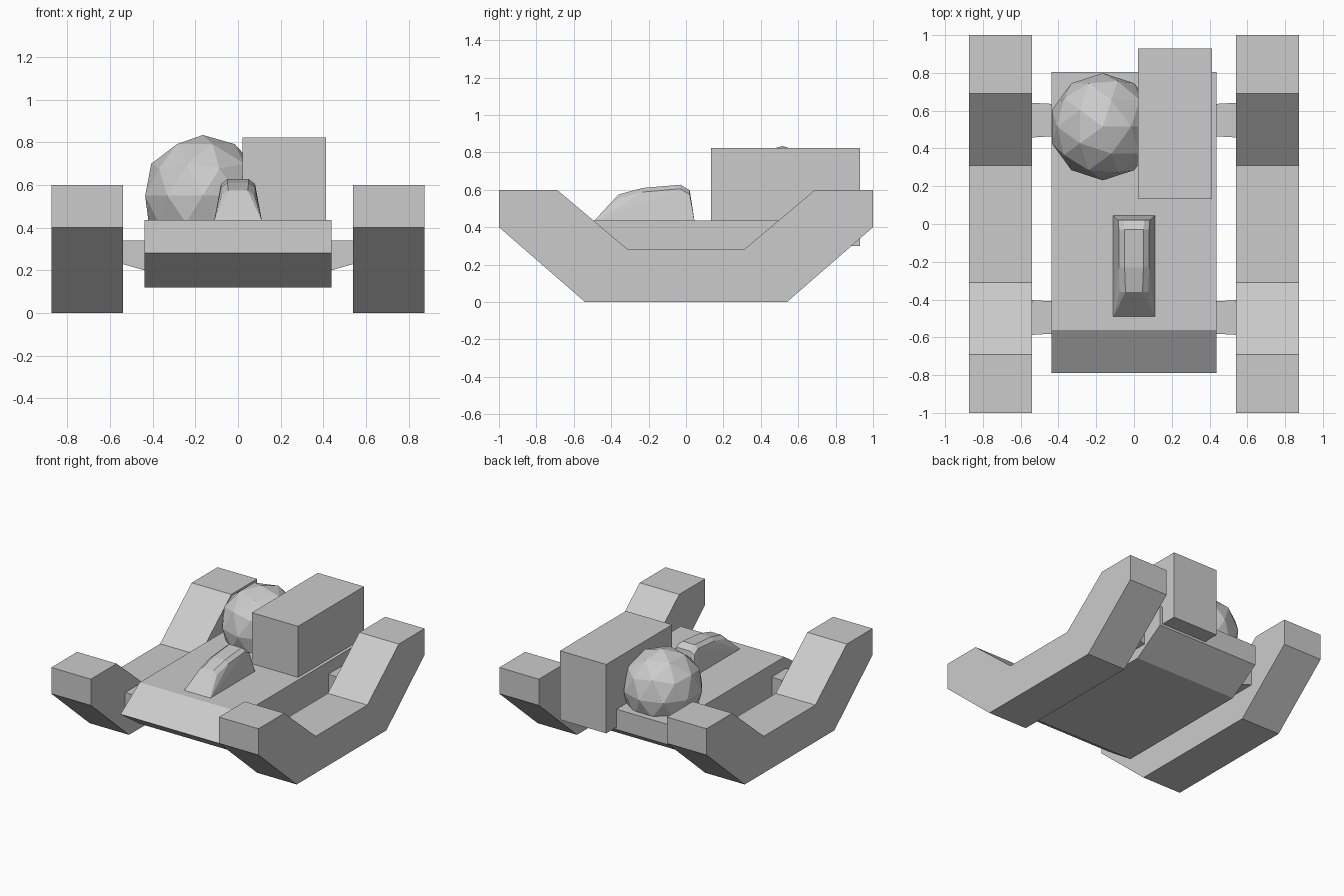
import bpy, bmesh
from mathutils import Matrix

if "Cube" in bpy.data.objects:
    bpy.data.objects.remove(bpy.data.objects["Cube"])


def finish(name, bm):
    bmesh.ops.recalc_face_normals(bm, faces=bm.faces)
    me = bpy.data.meshes.new(name)
    bm.to_mesh(me)
    bm.free()
    ob = bpy.data.objects.new(name, me)
    bpy.context.collection.objects.link(ob)
    return ob


def prism(name, profile, x0, x1):
    """Extrude a (y, z) profile along x."""
    bm = bmesh.new()
    face = bm.faces.new([bm.verts.new((x0, y, z)) for y, z in profile])
    ext = bmesh.ops.extrude_face_region(bm, geom=[face])
    moved = [v for v in ext["geom"] if isinstance(v, bmesh.types.BMVert)]
    bmesh.ops.translate(bm, verts=moved, vec=(x1 - x0, 0, 0))
    return finish(name, bm)


def hull(name, points):
    bm = bmesh.new()
    for p in points:
        bm.verts.new(p)
    bmesh.ops.convex_hull(bm, input=bm.verts)
    bmesh.ops.dissolve_limit(bm, angle_limit=0.01, verts=bm.verts, edges=bm.edges)
    return finish(name, bm)


# Tracks with raised ends
half = [(0.54, 0), (1, 0.4), (1, 0.6), (0.69, 0.6), (0.31, 0.28)]
track = half + [(-y, z) for y, z in reversed(half)]
for side, s in (("left", -1), ("right", 1)):
    prism(f"{side}_track", track, s * 0.54, s * 0.873)
    # Tapered axles joining the tracks to the body
    for end, y in (("front", -0.495), ("rear", 0.55)):
        hull(f"{side}_{end}_axle",
             [(s * x, y + d * w, z)
              for x, w, low in ((0.42, 0.085, 0.195), (0.56, 0.093, 0.235))
              for d in (-1, 1) for z in (low, 0.34)])

# Body with sloped nose and tail underside
prism("body", [(-0.79, 0.28), (-0.56, 0.435), (0.805, 0.435), (0.805, 0.28),
               (0.56, 0.12), (-0.56, 0.12)], -0.437, 0.437)

# Cockpit canopy: base corners plus chamfered stations along the roof
pts = [(s * 0.112, y, 0.43) for s in (-1, 1) for y in (-0.495, 0.046)]
for y, z, w in ((-0.36, 0.575, 0.075), (-0.23, 0.61, 0.08),
                (-0.03, 0.627, 0.08), (0.02, 0.597, 0.084)):
    for s in (-1, 1):
        pts += [(s * w, y, z - 0.022), (s * (w - 0.03), y, z)]
hull("canopy", pts)

# Cargo box overhanging the tail
bm = bmesh.new()
bmesh.ops.create_cube(bm, size=1, matrix=Matrix.Translation((0.217, 0.532, 0.561))
                      @ Matrix.Diagonal((0.39, 0.794, 0.525, 1)))
finish("cargo_box", bm)

# Faceted tank
bm = bmesh.new()
bmesh.ops.create_icosphere(bm, subdivisions=2, radius=0.284,
                           matrix=Matrix.Translation((-0.165, 0.515, 0.55)))
finish("tank", bm)
